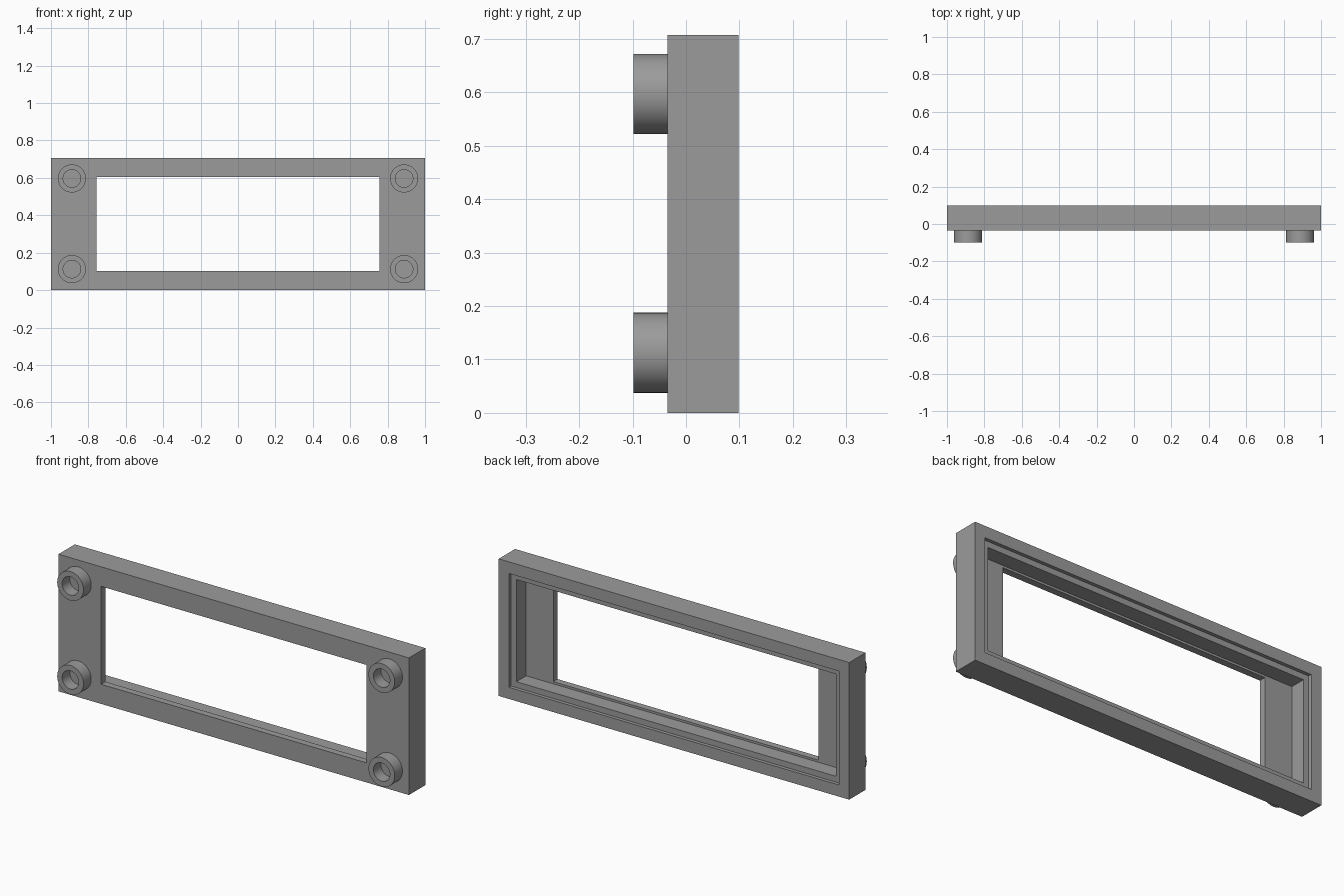
import bpy, bmesh, math

if "Cube" in bpy.data.objects:
    bpy.data.objects.remove(bpy.data.objects["Cube"])

H = 0.707          # frame height
FRONT, BACK = -0.035, 0.098

grey = bpy.data.materials.new("plain grey")
grey.diffuse_color = (0.33, 0.33, 0.33, 1)
grey.use_nodes = True
grey.node_tree.nodes["Principled BSDF"].inputs["Base Color"].default_value = grey.diffuse_color


def finish(name, bm):
    bmesh.ops.recalc_face_normals(bm, faces=bm.faces)
    mesh = bpy.data.meshes.new(name)
    bm.to_mesh(mesh)
    bm.free()
    mesh.materials.append(grey)
    obj = bpy.data.objects.new(name, mesh)
    bpy.context.collection.objects.link(obj)
    return obj


def bridge(bm, loops):
    for a, b in zip(loops, loops[1:]):
        n = len(a)
        for i in range(n):
            j = (i + 1) % n
            bm.faces.new((a[i], a[j], b[j], b[i]))


# Frame: nested rectangles (side inset, top/bottom inset, y) with stepped back recess
rings = [
    (0, 0, BACK), (0, 0, FRONT),
    (0.243, 0.101, FRONT), (0.243, 0.101, 0.0),
    (0.088, 0.09, 0.0), (0.088, 0.09, 0.08),
    (0.058, 0.06, 0.08), (0.058, 0.06, BACK),
]
bm = bmesh.new()
loops = []
for ix, iz, y in rings:
    x, lo, hi = 1 - ix, iz, H - iz
    loops.append([bm.verts.new(p) for p in
                  ((-x, y, lo), (x, y, lo), (x, y, hi), (-x, y, hi))])
bridge(bm, loops + loops[:1])
finish("frame", bm)

# Hollow round bosses at the four front corners: (radius, y) profile
SIDES = 48
profile = [(0.075, FRONT), (0.075, -0.098), (0.047, -0.098), (0.047, FRONT - 0.001)]
for side, sx in (("left", -1), ("right", 1)):
    for level, z in (("lower", 0.1125), ("upper", 0.597)):
        bm = bmesh.new()
        loops = []
        for r, y in profile:
            loops.append([bm.verts.new((sx * 0.888 + r * math.cos(t), y, z + r * math.sin(t)))
                          for t in (2 * math.pi * i / SIDES for i in range(SIDES))])
        bridge(bm, loops)
        bm.faces.new(loops[-1])          # floor of the hole
        bm.faces.new(loops[0][::-1])     # base against the frame
        boss = finish(f"{level}_{side}_boss", bm)
        bpy.ops.object.select_all(action='DESELECT')
        boss.select_set(True)
        bpy.context.view_layer.objects.active = boss
        bpy.ops.object.shade_smooth_by_angle(angle=math.radians(30))
